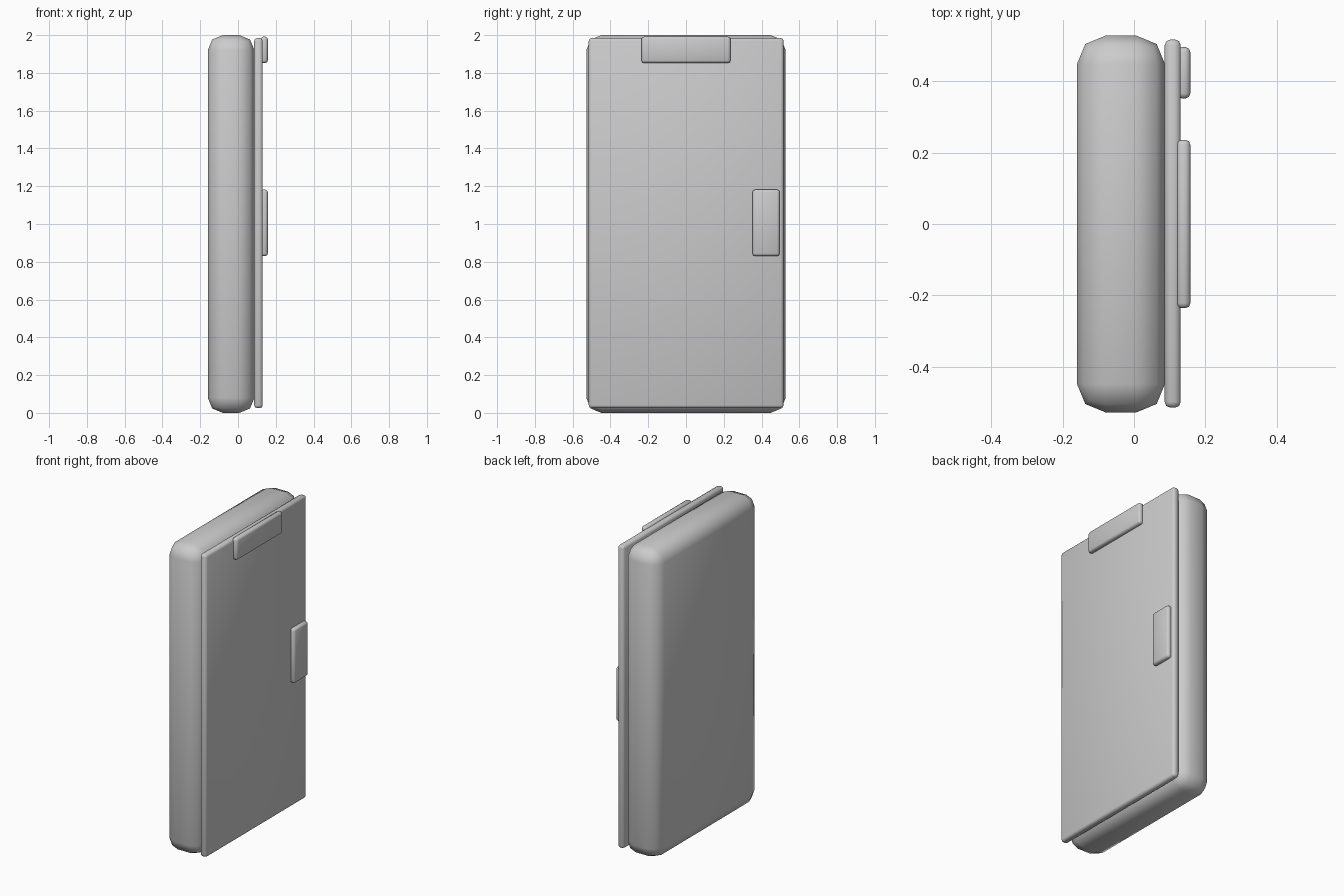
import bpy

if "Cube" in bpy.data.objects:
    bpy.data.objects.remove(bpy.data.objects["Cube"])

# Single grey finish
grey = bpy.data.materials.new("grey")
grey.diffuse_color = (0.6, 0.6, 0.6, 1)
grey.use_nodes = True
grey.node_tree.nodes["Principled BSDF"].inputs["Base Color"].default_value = grey.diffuse_color


def rounded_box(name, x, y, z, bevel, segments=2):
    """Smooth-shaded box spanning the given (min, max) ranges, with rounded edges."""
    bpy.ops.mesh.primitive_cube_add(size=1, location=[sum(r) / 2 for r in (x, y, z)])
    obj = bpy.context.object
    obj.name = name
    obj.scale = [r[1] - r[0] for r in (x, y, z)]
    bpy.ops.object.transform_apply(location=False, rotation=False, scale=True)
    mod = obj.modifiers.new("rounding", "BEVEL")
    mod.width = bevel
    mod.segments = segments
    obj.data.materials.append(grey)
    bpy.ops.object.shade_smooth()
    return obj


# Thick main case
rounded_box("cabinet_body", (-0.16, 0.087), (-0.528, 0.528), (0, 2), 0.08)
# Thin door panel on the +x side
rounded_box("door_panel", (0.086, 0.131), (-0.515, 0.517), (0.025, 1.985), 0.016)
# Upright handle near the rear edge of the door
rounded_box("door_handle", (0.12, 0.158), (0.352, 0.496), (0.83, 1.182), 0.014)
# Plate along the top of the door
rounded_box("top_plate", (0.12, 0.158), (-0.236, 0.236), (1.852, 1.992), 0.014)
